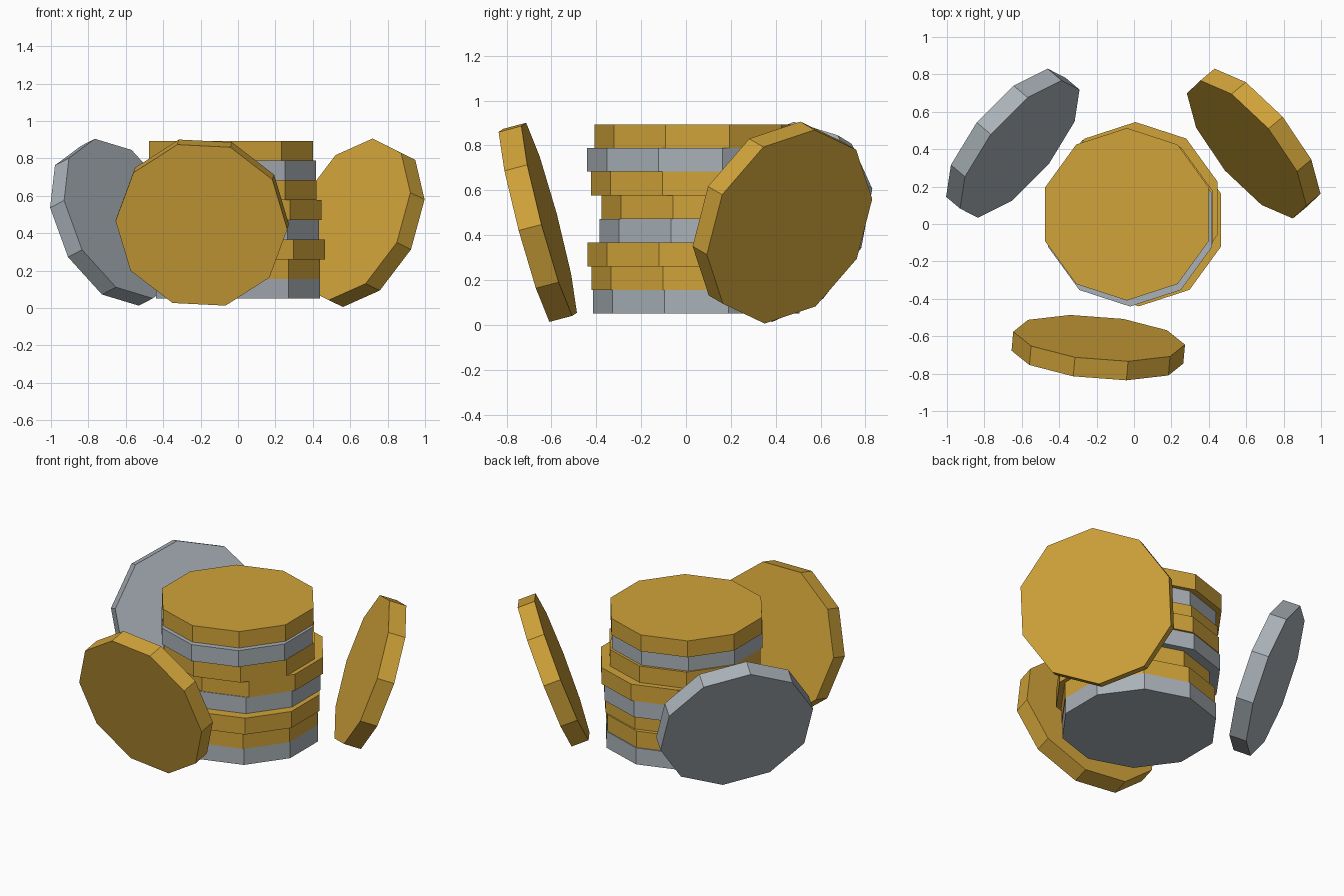
import bpy
from mathutils import Matrix, Vector

if "Cube" in bpy.data.objects:
    bpy.data.objects.remove(bpy.data.objects["Cube"])

RADIUS, THICK, SIDES = 0.461, 0.1055, 10


def material(name, rgb):
    m = bpy.data.materials.new(name)
    m.diffuse_color = (*rgb, 1)
    m.use_nodes = True
    m.node_tree.nodes["Principled BSDF"].inputs["Base Color"].default_value = m.diffuse_color
    return m


GOLD = material("gold", (0.64, 0.37, 0.042))
SILVER = material("silver", (0.40, 0.445, 0.48))


def coin(name, centre, normal, vertex_dir, mat):
    """Ten-sided disc whose axis is normal and whose first corner points along vertex_dir."""
    z = Vector(normal).normalized()
    x = Vector(vertex_dir)
    x = (x - z * x.dot(z)).normalized()
    y = z.cross(x)
    bpy.ops.mesh.primitive_cylinder_add(vertices=SIDES, radius=RADIUS, depth=THICK)
    ob = bpy.context.object
    ob.name = name
    # the primitive's first corner lies on +y, so map local y to vertex_dir
    rot = Matrix((-y, x, z)).transposed().to_4x4()
    ob.matrix_world = Matrix.Translation(centre) @ rot
    ob.data.materials.append(mat)
    return ob


# Stack of coins, each slightly shifted, bottom to top
stack = [
    (0.000, 0.046, SILVER), (0.000, 0.039, GOLD), (0.026, 0.021, GOLD),
    (-0.006, 0.075, SILVER), (0.008, 0.084, GOLD), (-0.019, 0.037, GOLD),
    (-0.021, 0.020, SILVER), (-0.038, 0.052, GOLD),
]
for i, (x, y, mat) in enumerate(stack):
    coin(f"stack_coin_{i + 1}", (x, y, 0.05 + THICK * (i + 0.5)), (0, 0, 1), (0, 1, 0), mat)

# Tilted coins standing around the stack
coin("front_coin", (-0.191, -0.661, 0.457), (-0.085, -0.963, -0.255), (-0.128, -0.10, 0.428), GOLD)
coin("right_coin", (0.640, 0.430, 0.456), (0.72, 0.60, -0.35), (-0.118, -0.112, -0.433), GOLD)
coin("left_coin", (-0.648, 0.432, 0.459), (-0.71, 0.60, -0.37), (-0.155, 0.08, 0.418), SILVER)
